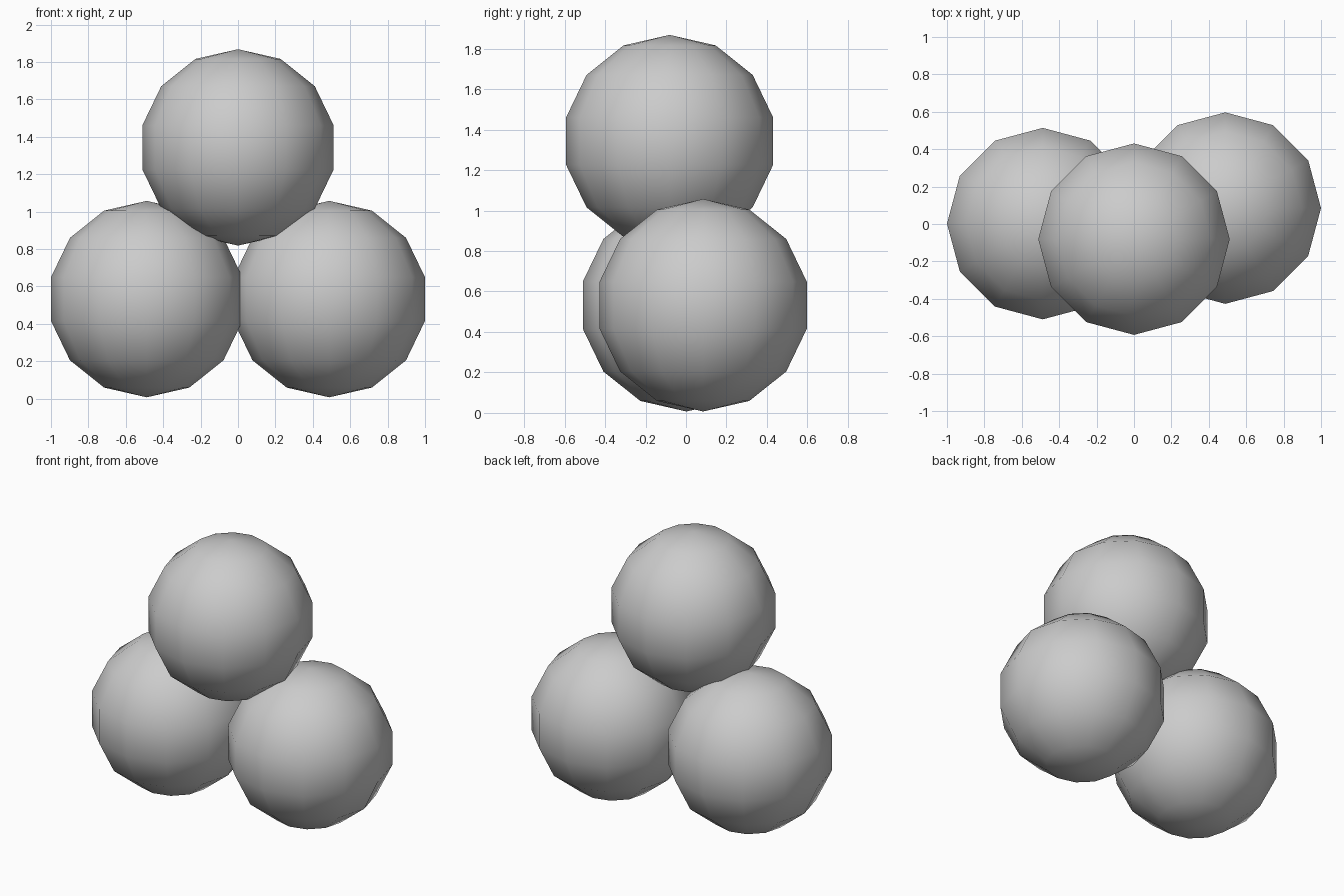
import bpy

if "Cube" in bpy.data.objects:
    bpy.data.objects.remove(bpy.data.objects["Cube"])

RADIUS = 0.525


def add_ball(name, location):
    # Low-poly ball: 12 segments, 7 rings, smooth shaded
    bpy.ops.mesh.primitive_uv_sphere_add(
        segments=12, ring_count=7, radius=RADIUS, location=location)
    ball = bpy.context.object
    ball.name = name
    bpy.ops.object.shade_smooth()
    return ball


# Two lower balls side by side, one resting on top
add_ball("left_ball", (-0.488, 0.002, 0.532))
add_ball("right_ball", (0.488, 0.085, 0.532))
add_ball("top_ball", (0.0, -0.081, 1.343))
